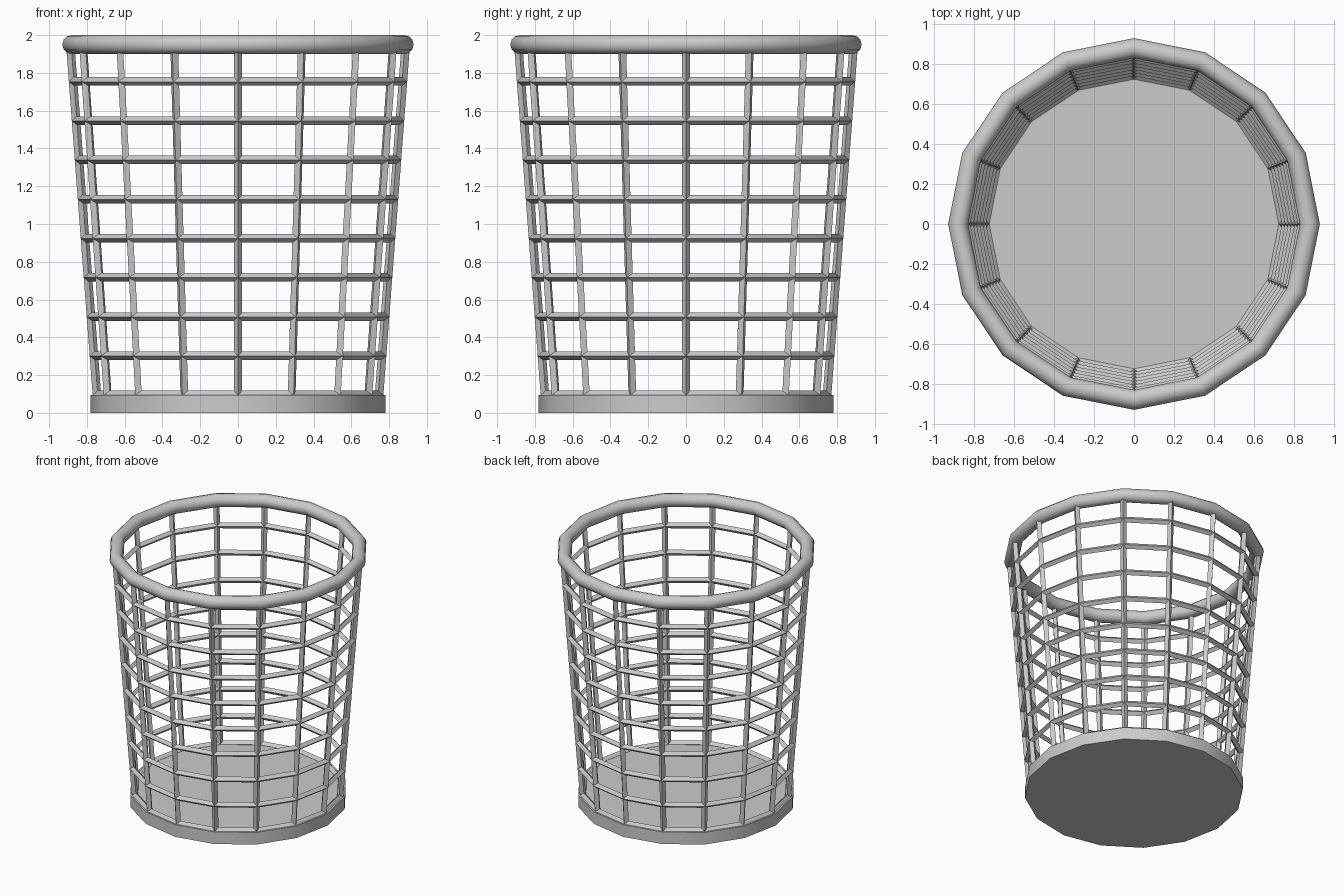
import bpy
import bmesh
from math import sin, cos, tau, radians

SIDES = 16
BASE_TOP = 0.095

cube = bpy.data.objects.get("Cube")
if cube:
    bpy.data.objects.remove(cube, do_unlink=True)

grey = bpy.data.materials.new("grey_plastic")
grey.use_nodes = True
colour = (0.6, 0.6, 0.6, 1.0)
grey.diffuse_color = colour
grey.node_tree.nodes["Principled BSDF"].inputs["Base Color"].default_value = colour


def lathe(name, profile, closed=False, caps=False, smooth=True):
    """Turn a (radius, height) profile, listed upwards on its outer side."""
    bm = bmesh.new()
    rings = [[bm.verts.new((r * cos(tau * i / SIDES), r * sin(tau * i / SIDES), z))
              for i in range(SIDES)] for r, z in profile]
    pairs = list(zip(rings, rings[1:]))
    if closed:
        pairs.append((rings[-1], rings[0]))
    for low, high in pairs:
        for i in range(SIDES):
            k = (i + 1) % SIDES
            bm.faces.new((low[i], low[k], high[k], high[i]))
    if caps:
        bm.faces.new(rings[0][::-1])
        bm.faces.new(rings[-1])
    mesh = bpy.data.meshes.new(name)
    bm.to_mesh(mesh)
    bm.free()
    mesh.materials.append(grey)
    obj = bpy.data.objects.new(name, mesh)
    bpy.context.collection.objects.link(obj)
    if smooth:
        bpy.ops.object.select_all(action='DESELECT')
        obj.select_set(True)
        bpy.context.view_layer.objects.active = obj
        bpy.ops.object.shade_smooth_by_angle(angle=radians(40))
    return obj


# Solid floor disc
lathe("base", [(0.78, 0), (0.78, BASE_TOP)], caps=True)

# Tapered open lattice of uprights and hoops
ROWS = 9
wall = [(0.747 + 0.142 * j / ROWS, BASE_TOP + 1.867 * j / ROWS) for j in range(ROWS + 1)]
lattice = lathe("lattice_wall", wall, smooth=False)
wire = lattice.modifiers.new("bars", 'WIREFRAME')
wire.thickness = 0.045
wire.offset = 0
wire.use_boundary = True
wire.use_replace = True
wire.use_even_offset = True
wire.use_relative_offset = False

# Rounded rim
TUBE = 12
lathe("rim", [(0.88 + 0.05 * cos(tau * j / TUBE), 1.95 + 0.05 * sin(tau * j / TUBE))
              for j in range(TUBE)], closed=True)
